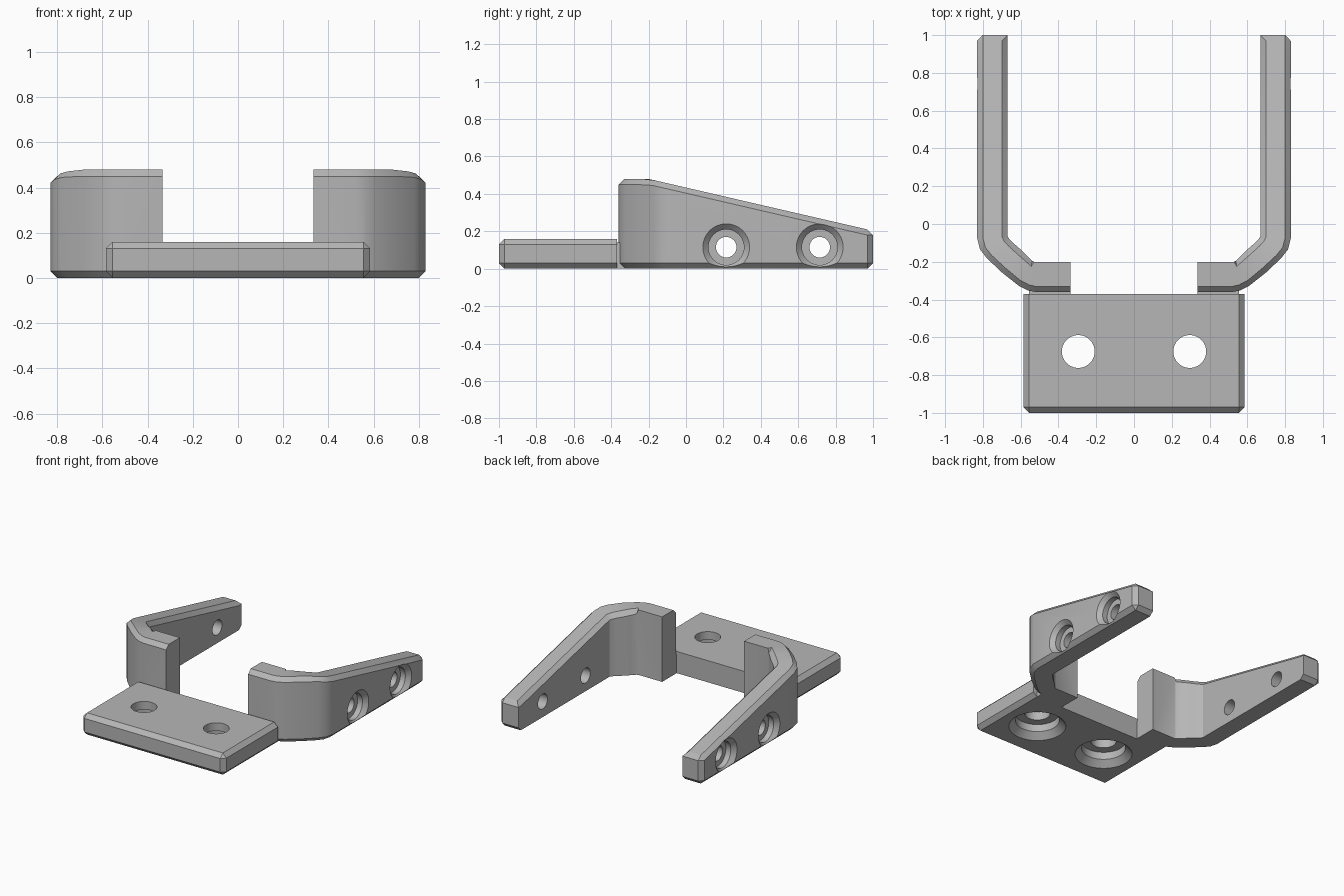
import bpy
import bmesh
import math
from mathutils import Matrix, Vector

cube = bpy.data.objects.get("Cube")
if cube:
    bpy.data.objects.remove(cube, do_unlink=True)

CH = 0.03       # chamfer size
SEGMENTS = 40

grey = bpy.data.materials.new("plain grey")
grey.use_nodes = True
colour = (0.47, 0.47, 0.47, 1)
grey.diffuse_color = colour
grey.node_tree.nodes["Principled BSDF"].inputs["Base Color"].default_value = colour


def finish(bm, name):
    bmesh.ops.remove_doubles(bm, verts=bm.verts, dist=0.0005)
    bmesh.ops.recalc_face_normals(bm, faces=bm.faces)
    mesh = bpy.data.meshes.new(name)
    bm.to_mesh(mesh)
    bm.free()
    mesh.materials.append(grey)
    obj = bpy.data.objects.new(name, mesh)
    bpy.context.collection.objects.link(obj)
    return obj


def skin(bm, rings):
    """Join equal rings of points into a closed solid."""
    loops = [[bm.verts.new(p) for p in ring] for ring in rings]
    n = len(loops[0])
    for a, b in zip(loops, loops[1:]):
        for i in range(n):
            j = (i + 1) % n
            bm.faces.new((a[i], a[j], b[j], b[i]))
    bm.faces.new(loops[0])
    bm.faces.new(loops[-1])


def box(name, lo, hi):
    bm = bmesh.new()
    bmesh.ops.create_cube(bm, size=1)
    for v in bm.verts:
        v.co = [l + (c + 0.5) * (h - l) for l, c, h in zip(lo, v.co, hi)]
    return bm


def combine(target, tool, operation):
    mod = target.modifiers.new(operation.title(), "BOOLEAN")
    mod.operation = operation
    mod.solver = "EXACT"
    mod.object = tool
    bpy.context.view_layer.objects.active = target
    bpy.ops.object.modifier_apply(modifier=mod.name)
    bpy.data.objects.remove(tool, do_unlink=True)


def stepped_hole(target, matrix, profile):
    """Cut a round stepped hole; profile holds (radius, depth) pairs."""
    bm = bmesh.new()
    angles = [math.tau * k / SEGMENTS for k in range(SEGMENTS)]
    skin(bm, [[matrix @ Vector((r * math.cos(a), r * math.sin(a), d))
               for a in angles] for r, d in profile])
    combine(target, finish(bm, "cutter"), "DIFFERENCE")


def top_height(y):
    return 0.48 - 0.231 * max(0, y + 0.2)


# Arm stations in plan: outer point, inner point, inner chamfer
STATIONS = [
    ((0.335, -0.36), (0.335, -0.20), 0),
    ((0.52, -0.36), (0.53, -0.20), 0),
    ((0.56, -0.352), (0.54, -0.195), CH),
    ((0.61, -0.327), (0.57, -0.165), CH),
    ((0.70, -0.256), (0.60, -0.135), CH),
    ((0.78, -0.18), (0.64, -0.10), CH),
    ((0.815, -0.135), (0.66, -0.08), CH),
    ((0.83, -0.075), (0.67, -0.065), CH),
    ((0.83, 0.97), (0.67, 0.97), CH),
]


def arm(name, side):
    rings = []
    for outer, inner, inner_ch in STATIONS:
        o, i = Vector(outer), Vector(inner)
        across = (i - o).normalized()
        section = [(o + across * CH, 0, 0), (o, 0, CH),
                   (o, 1, -CH), (o + across * CH, 1, 0),
                   (i - across * inner_ch, 1, 0), (i, 1, -CH if inner_ch else 0),
                   (i, 0, 0)]
        rings.append([(side * p.x, p.y, z + at_top * top_height(p.y))
                      for p, at_top, z in section])
    # chamfered tip
    tip = [(0.80, CH), (0.80, CH), (0.80, 0.18), (0.80, 0.18),
           (0.67, 0.18), (0.67, 0.18), (0.67, CH)]
    rings.append([(side * x, 1, z) for x, z in tip])
    bm = bmesh.new()
    skin(bm, rings)
    bmesh.ops.remove_doubles(bm, verts=bm.verts, dist=0.0005)
    bmesh.ops.triangulate(bm, faces=[f for f in bm.faces if len(f.verts) > 3])
    obj = finish(bm, name)
    # countersunk side holes
    for y in (0.215, 0.715):
        place = (Matrix.Translation((side * 0.83, y, 0.115))
                 @ Matrix.Rotation(-side * math.pi / 2, 4, "Y"))
        stepped_hole(obj, place, [(0.14, -0.015), (0.095, 0.03), (0.095, 0.07),
                                  (0.055, 0.07), (0.055, 0.25)])
    return obj


# Mounting plate, chamfered on every edge except around the back
BACK = -0.37
bm = box("plate", (-0.585, -1, 0), (0.585, BACK, 0.16))
edges = [e for e in bm.edges if min(v.co.y for v in e.verts) < BACK - 0.1]
bmesh.ops.bevel(bm, geom=edges, offset=CH, segments=1, affect="EDGES")
bracket = finish(bm, "mounting_bracket")

# Arms with the webs that tie them to the plate
for side, label in ((1, "left"), (-1, "right")):
    x0, x1 = sorted((side * 0.335, side * 0.555))
    web = finish(box("web", (x0, -0.42, 0), (x1, -0.28, 0.14)), label + "_web")
    combine(bracket, web, "UNION")
    combine(bracket, arm(label + "_arm", side), "UNION")

# Plate holes, countersunk from below
for x in (-0.295, 0.295):
    stepped_hole(bracket, Matrix.Translation((x, -0.675, 0)),
                 [(0.21, -0.015), (0.15, 0.045), (0.15, 0.10),
                  (0.087, 0.10), (0.087, 0.3)])

bpy.ops.object.select_all(action="DESELECT")
bracket.select_set(True)
bpy.context.view_layer.objects.active = bracket
bpy.ops.object.shade_smooth_by_angle(angle=math.radians(28))
